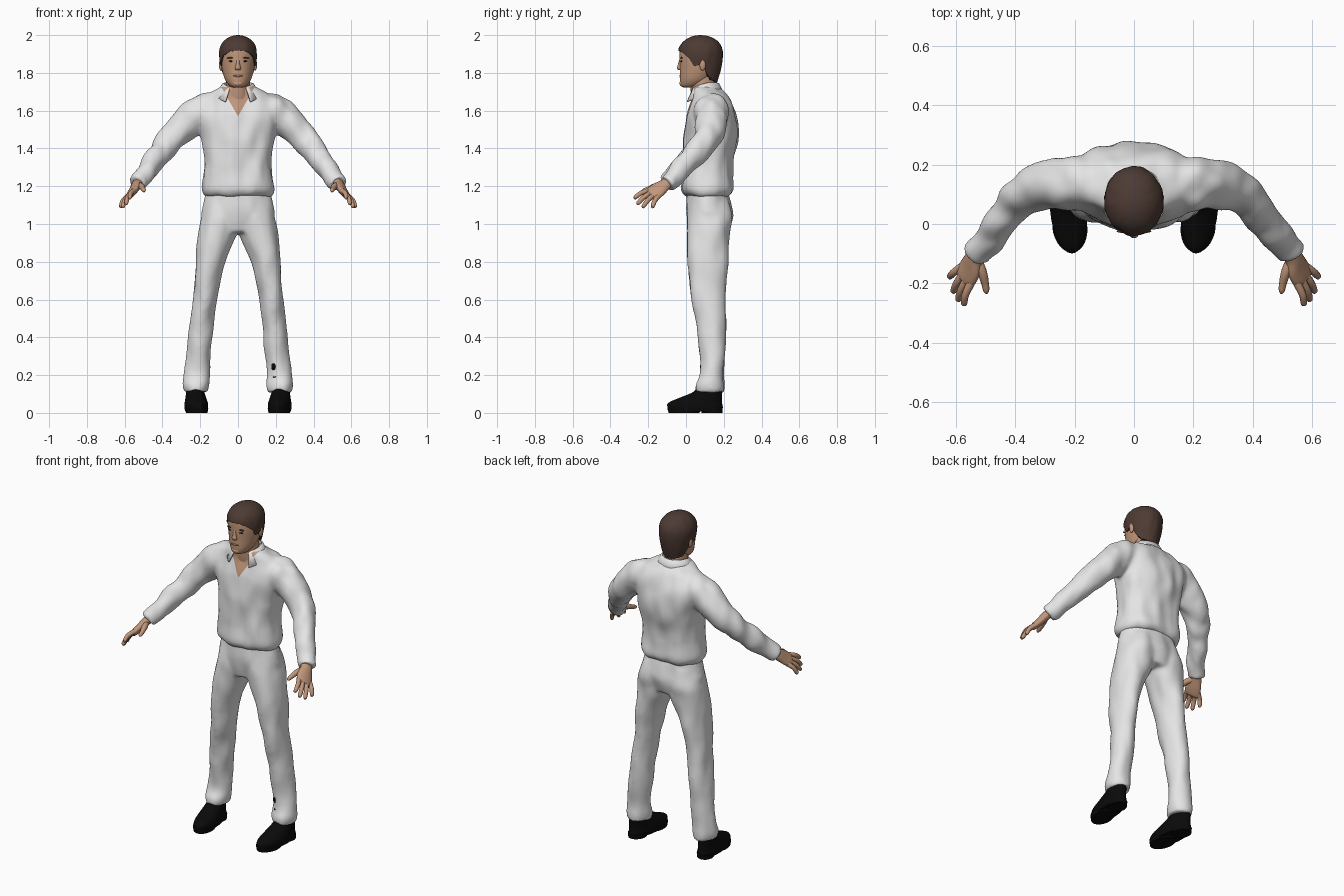
import bpy, bmesh, math
from mathutils import Vector, noise

if "Cube" in bpy.data.objects:
    bpy.data.objects.remove(bpy.data.objects["Cube"])


def material(name, rgb):
    m = bpy.data.materials.new(name)
    m.diffuse_color = (*rgb, 1)
    m.use_nodes = True
    m.node_tree.nodes["Principled BSDF"].inputs["Base Color"].default_value = m.diffuse_color
    return m


WHITE = material("white cloth", (0.78, 0.78, 0.78))
SKIN = material("skin", (0.54, 0.31, 0.195))
HAIR = material("dark brown hair", (0.075, 0.043, 0.034))
BLACK = material("black leather", (0.003, 0.003, 0.003))
LIP = material("lips", (0.36, 0.17, 0.115))


def spline(st, steps):
    """Smoothly interpolate stations (x, y, z, radius a, radius b)."""
    out = []
    for i in range(len(st) - 1):
        p = [st[max(i - 1, 0)], st[i], st[i + 1], st[min(i + 2, len(st) - 1)]]
        for k in range(steps):
            t = k / steps
            out.append([0.5 * (2 * b + (c - a) * t + (2 * a - 5 * b + 4 * c - d) * t * t
                               + (3 * b - a - 3 * c + d) * t ** 3) for a, b, c, d in zip(*p)])
    return out + [list(st[-1])]


def loft(bm, st, hint=None, n=28, steps=4, sq=1):
    """Skin (squared) ellipses along stations; level rings unless a width hint is given."""
    def bow(c):
        return math.copysign(abs(c) ** sq, c)
    pts = spline(st, steps)
    rings = []
    for i, (x, y, z, a, b) in enumerate(pts):
        u, v = Vector((1, 0, 0)), Vector((0, 1, 0))
        if hint:
            t = Vector(pts[min(i + 1, len(pts) - 1)][:3]) - Vector(pts[max(i - 1, 0)][:3])
            t.normalize()
            u = Vector(hint)
            u = (u - t * u.dot(t)).normalized()
            v = t.cross(u)
        rings.append([bm.verts.new(Vector((x, y, z)) + u * max(a, .001) * bow(math.cos(q))
                                   + v * max(b, .001) * bow(math.sin(q)))
                      for q in (2 * math.pi * k / n for k in range(n))])
    for r, s in zip(rings, rings[1:]):
        for k in range(n):
            bm.faces.new((r[k], r[(k + 1) % n], s[(k + 1) % n], s[k]))
    bm.faces.new(rings[0])
    bm.faces.new(rings[-1])


def blob(bm, c, r):
    """Ellipsoid."""
    vs = bmesh.ops.create_uvsphere(bm, u_segments=16, v_segments=10, radius=1)["verts"]
    for v in vs:
        v.co = Vector([v.co[i] * r[i] + c[i] for i in range(3)])


def finish(name, bm, mat, angle=60):
    bmesh.ops.recalc_face_normals(bm, faces=bm.faces)
    me = bpy.data.meshes.new(name)
    bm.to_mesh(me)
    bm.free()
    ob = bpy.data.objects.new(name, me)
    bpy.context.collection.objects.link(ob)
    me.materials.append(mat)
    bpy.ops.object.select_all(action='DESELECT')
    ob.select_set(True)
    bpy.context.view_layer.objects.active = ob
    bpy.ops.object.shade_smooth_by_angle(angle=math.radians(angle))
    return ob


def cloth(ob, amount, soft):
    """Fuse overlapping tubes into one garment and add soft folds."""
    m = ob.modifiers.new("fuse", 'REMESH')
    m.mode, m.voxel_size, m.use_smooth_shade = 'VOXEL', 0.01, True
    s = ob.modifiers.new("soften", 'SMOOTH')
    s.iterations = soft
    for mod in ("fuse", "soften"):
        bpy.ops.object.modifier_apply(modifier=mod)
    bm = bmesh.new()
    bm.from_mesh(ob.data)
    bm.normal_update()
    moves = [(v, v.normal * amount * noise.noise(Vector((v.co.x * 14, v.co.y * 14, v.co.z * 7)))) for v in bm.verts]
    for v, d in moves:
        v.co += d
    return bm


def mirrored(st, s):
    return [(s * p[0], *p[1:]) for p in st]


# Trousers
bm = bmesh.new()
loft(bm, [(0, .115, 1.19, .165, .105), (0, .12, 1.1, .184, .12),
          (0, .127, 1.04, .193, .123), (0, .122, .955, .16, .1)], n=36)
leg = [(.085, .122, 1.12, .085, .1), (.095, .128, 1.03, .1, .121), (.108, .12, .95, .105, .115),
       (.147, .115, .8, .08, .107), (.177, .118, .6, .064, .09), (.2, .138, .4, .065, .075),
       (.217, .138, .22, .067, .061), (.222, .128, .15, .071, .075), (.222, .127, .11, .064, .075)]
for s in (1, -1):
    loft(bm, mirrored(leg, s))
trousers = finish("trousers", bm, WHITE)
bm = cloth(trousers, .008, 10)
bm.to_mesh(trousers.data)
bm.free()

# Shirt: torso and sleeves
bm = bmesh.new()
loft(bm, [(0, .115, 1.145, .17, .113), (0, .115, 1.18, .19, .136), (0, .115, 1.25, .184, .133),
          (0, .12, 1.35, .177, .131), (0, .13, 1.45, .19, .142), (0, .135, 1.55, .215, .136),
          (0, .135, 1.62, .225, .117), (0, .128, 1.675, .185, .094), (0, .112, 1.71, .12, .08),
          (0, .1, 1.73, .08, .07)], n=40, sq=.82)
sleeve = [(.1, .13, 1.62, .075, .075), (.19, .135, 1.6, .09, .087), (.265, .135, 1.54, .086, .085),
          (.345, .112, 1.46, .074, .075), (.395, .074, 1.4, .067, .068), (.455, -.008, 1.315, .058, .059),
          (.515, -.08, 1.235, .052, .052), (.533, -.103, 1.212, .052, .05)]
for s in (1, -1):
    loft(bm, mirrored(sleeve, s), hint=(0, 1, .3))
shirt = finish("shirt", bm, WHITE)
shirt.data.materials.append(SKIN)
bm = cloth(shirt, .012, 14)
# Open neck: cut a V into the chest and colour it as skin
for s in (1, -1):
    fs = [f for f in bm.faces if f.calc_center_median().y < .1 and f.calc_center_median().z > 1.55
          and -.02 < s * f.calc_center_median().x < .1]
    geom = fs + list({e for f in fs for e in f.edges}) + list({v for f in fs for v in f.verts})
    bmesh.ops.bisect_plane(bm, geom=geom, plane_co=(0, 0, 1.57), plane_no=(-1.75 * s, 0, 1))
for f in bm.faces:
    c = f.calc_center_median()
    f.material_index = int(c.y < .1 and c.z > 1.57 + 1.75 * abs(c.x))
bm.to_mesh(shirt.data)
bm.free()

# Collar: folded band, open at the front, with two points
bm = bmesh.new()
cols = []
for i in range(33):
    q = math.radians(32 + 296 * i / 32)
    tip = max(0, abs(i - 16) / 16 - .55) / .45
    dx, dy = math.sin(q), -math.cos(q)
    cols.append([bm.verts.new((dx * r, .1 + dy * r * .9, z)) for r, z in (
        (.07, 1.69 - .02 * tip), (.074, 1.748 - .023 * tip),
        (.084, 1.745 - .025 * tip), (.114 + .012 * tip, 1.69 - .042 * tip))])
for a, b in zip(cols, cols[1:]):
    for k in range(3):
        bm.faces.new((a[k], a[k + 1], b[k + 1], b[k]))
collar = finish("collar", bm, WHITE)
collar.modifiers.new("thickness", 'SOLIDIFY').thickness = .007

# Neck and head with nose and ears
bm = bmesh.new()
loft(bm, [(0, .1, 1.62, .066, .062), (0, .094, 1.69, .064, .068), (0, .088, 1.79, .062, .067)])
finish("neck", bm, SKIN)
bm = bmesh.new()
loft(bm, [(0, .02, 1.722, .02, .03), (0, .028, 1.732, .044, .056), (0, .05, 1.765, .069, .083),
          (0, .068, 1.82, .085, .1), (0, .074, 1.88, .092, .108), (0, .076, 1.93, .088, .106),
          (0, .076, 1.97, .065, .08), (0, .076, 1.988, .03, .04)], n=36)
loft(bm, [(0, -.026, 1.875, .008, .007), (0, -.032, 1.845, .01, .011), (0, -.034, 1.825, .016, .014),
          (0, -.028, 1.814, .012, .01)], n=12)
blob(bm, (0, -.022, 1.745), (.026, .012, .016))
for s in (1, -1):
    blob(bm, (s * .091, .088, 1.842), (.01, .016, .03))
finish("head", bm, SKIN)

# Face details
bm = bmesh.new()
blob(bm, (0, -.029, 1.784), (.026, .006, .006))
finish("mouth", bm, LIP)
bm = bmesh.new()
for s in (1, -1):
    blob(bm, (s * .036, -.024, 1.862), (.014, .005, .0035))
finish("eyes", bm, BLACK)
bm = bmesh.new()
for s in (1, -1):
    blob(bm, (s * .038, -.024, 1.879), (.021, .006, .004))
finish("eyebrows", bm, HAIR)


# Hair: shell from a shaped hairline up to the crown
def hairline(q):
    c = -math.cos(q)                      # -1 front, 1 back
    keys = [(-1, 1.918), (-.8, 1.908), (-.55, 1.885), (-.3, 1.835), (-.08, 1.84), (.08, 1.865), (.3, 1.80),
            (.6, 1.765), (1, 1.75)]
    for (a, za), (b, zb) in zip(keys, keys[1:]):
        if c <= b:
            return za + (zb - za) * (c - a) / (b - a)
    return keys[-1][1]


bm = bmesh.new()
N, ROWS = 56, 14
rows = []
for j in range(ROWS + 1):
    row = []
    for k in range(N):
        q = 2 * math.pi * k / N
        h = hairline(q) + .008 * noise.noise(Vector((math.cos(q) * 8, math.sin(q) * 8, 3)))
        z = h + (2.0 - h) * math.sin(math.pi / 2 * max(j - 1, 0) / (ROWS - 1) * .985)
        up, low = max(0, z - 1.9) / .1, max(0, 1.9 - z) / .15
        r = math.sqrt(max(0, 1 - up ** 2.2)) * (1 - .27 * low ** 1.7) * (.84 if j == 0 else 1)
        r *= 1 + .04 * noise.noise(Vector((math.cos(q) * 4, math.sin(q) * 4, z * 14)))
        row.append(bm.verts.new((.1 * r * math.sin(q), .077 - .119 * r * math.cos(q), z)))
    rows.append(row)
for a, b in zip(rows, rows[1:]):
    for k in range(N):
        bm.faces.new((a[k], a[(k + 1) % N], b[(k + 1) % N], b[k]))
bm.faces.new(rows[-1])
finish("hair", bm, HAIR)

# Hands
W = Vector((.445, .8, -.4))               # across the palm, thumb side to little finger
TIPS = [(.575, -.275, 1.137), (.595, -.26, 1.105), (.612, -.231, 1.088), (.624, -.18, 1.088)]
for s, side in ((1, "left"), (-1, "right")):
    hint = (s * W.x, W.y, W.z)
    bm = bmesh.new()
    loft(bm, mirrored([(.515, -.08, 1.235, .03, .026), (.537, -.112, 1.207, .035, .025),
                       (.552, -.15, 1.18, .047, .022), (.57, -.182, 1.155, .046, .018),
                       (.575, -.192, 1.148, .036, .008)], s), hint, n=20)
    for i, tip in enumerate(TIPS):
        a = Vector((.565, -.172, 1.163)) + W * (-.034 + .023 * i)
        b = Vector(tip)
        mid = a.lerp(b, .5) + Vector((.006, -.002, .006))
        end = a.lerp(b, .92)
        loft(bm, mirrored([(*a, .014, .014), (*mid, .0125, .0125), (*end, .0105, .0105), (*b, .003, .003)], s), hint, n=12)
    loft(bm, mirrored([(.532, -.12, 1.205, .018, .018), (.513, -.16, 1.2, .017, .017),
                       (.502, -.2, 1.185, .013, .013), (.498, -.225, 1.177, .01, .01),
                       (.497, -.235, 1.173, .003, .003)], s), hint, n=12)
    finish(side + "_hand", bm, SKIN)

    # Shoes: upper, front sole and heel, toes turned slightly inward
    bm = bmesh.new()
    x = s * .222
    loft(bm, [(x, .048, .008, .057, .143), (x, .048, .03, .062, .147), (x, .05, .055, .06, .141),
              (x, .085, .085, .053, .106), (x, .114, .11, .048, .077), (x, .125, .14, .045, .06)])
    loft(bm, [(x, -.01, 0, .055, .082), (x, -.01, .025, .059, .086)])
    loft(bm, [(x, .137, 0, .047, .055), (x, .137, .025, .049, .057)])
    for v in bm.verts:
        v.co.x += s * .08 * (v.co.y - .06)
    finish(side + "_shoe", bm, BLACK, 45)

# Small dark patch on one shin
bm = bmesh.new()
blob(bm, (.19, .086, .245), (.014, .012, .02))
blob(bm, (.195, .08, .19), (.01, .008, .004))
finish("shin_patch", bm, BLACK)
